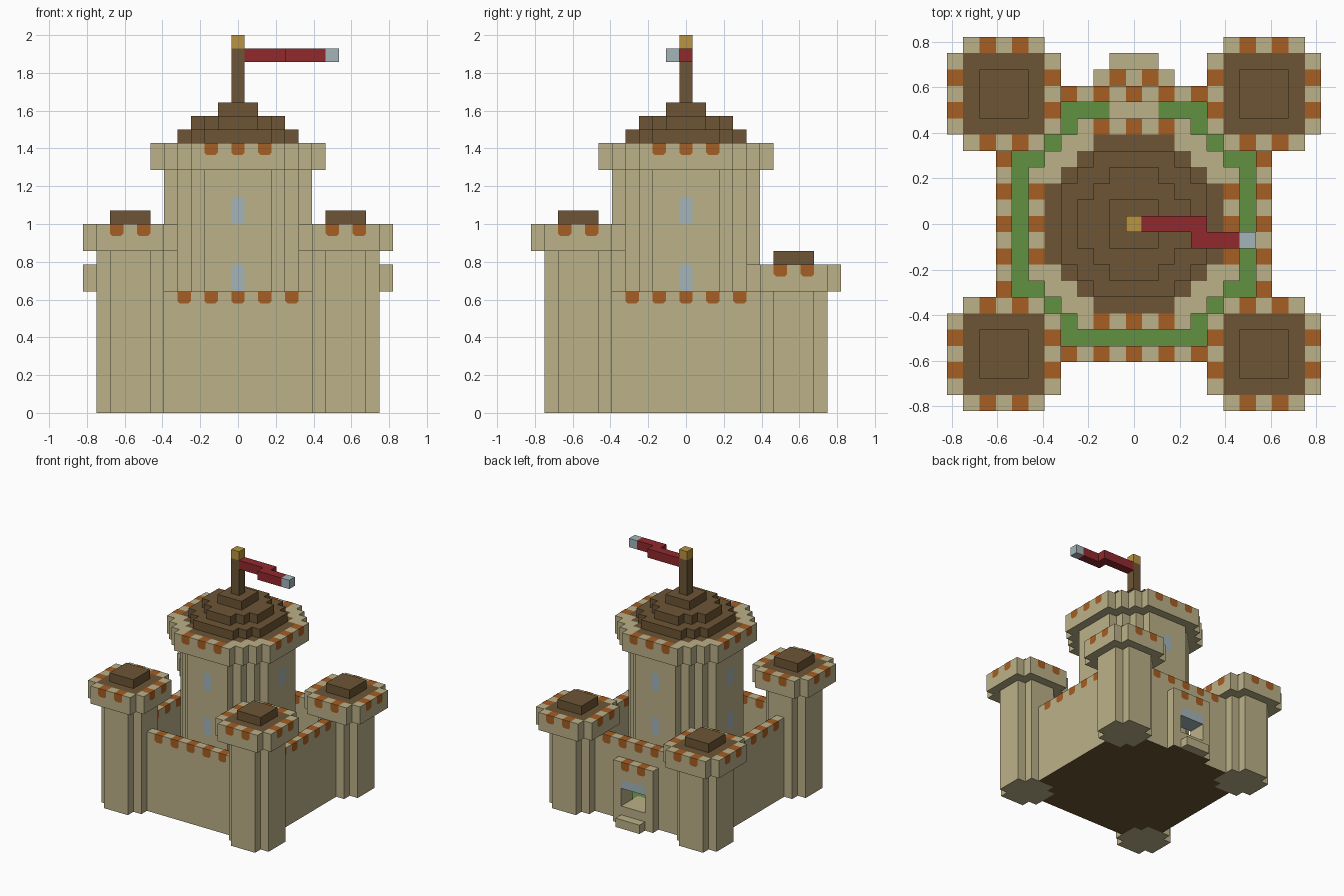
import bpy, bmesh
from mathutils import Vector

cube = bpy.data.objects.get("Cube")
if cube:
    bpy.data.objects.remove(cube, do_unlink=True)

U = 1 / 14          # size of one block
LIFT = 0.003        # offset of painted plates
SIDES = [(1, 0), (-1, 0), (0, 1), (0, -1)]


def material(name, rgb):
    lin = [((c / 255 + 0.055) / 1.055) ** 2.4 for c in rgb] + [1]
    m = bpy.data.materials.new(name)
    m.use_nodes = True
    m.diffuse_color = lin
    m.node_tree.nodes["Principled BSDF"].inputs["Base Color"].default_value = lin
    return m


STONE = material("sandstone", (187, 177, 135))
BROWN = material("brown_wood", (109, 85, 53))
ORANGE = material("orange_tile", (166, 94, 34))
GRASS = material("grass_green", (97, 145, 65))
RED = material("flag_red", (145, 41, 45))
GOLD = material("gold", (186, 148, 64))
GLASS = material("pale_blue_grey", (163, 181, 186))


def painted(bm, cell, side, z0, z1, cut_top):
    """Plate on one side of a block, with clipped corners."""
    n = Vector((side[0], side[1], 0))
    t = Vector((-side[1], side[0], 0))
    base = Vector((cell[0], cell[1], 0)) + n * 0.5
    h, c = 0.5, 0.2
    pts = [(-h + c, z0), (h - c, z0), (h, z0 + c)]
    if cut_top:
        pts += [(h, z1 - c), (h - c, z1), (-h + c, z1), (-h, z1 - c)]
    else:
        pts += [(h, z1), (-h, z1)]
    pts.append((-h, z0 + c))
    return bm.faces.new([bm.verts.new((base + t * a + Vector((0, 0, z))) * U + n * LIFT)
                         for a, z in pts])


def slab(name, cells, z0, z1, side=STONE, top=None, bottom=None, windows=()):
    """Extrude a set of grid cells; top(i, j) may recolour each cell's top."""
    cells = set(cells)
    bm = bmesh.new()
    slots = []

    def paint(face, mat):
        if mat not in slots:
            slots.append(mat)
        face.material_index = slots.index(mat)

    def quad(pts, mat):
        paint(bm.faces.new([bm.verts.new(Vector(p) * U) for p in pts]), mat)

    plates = []
    for i, j in sorted(cells):
        a, b, c, d = i - .5, i + .5, j - .5, j + .5
        tint = top(i, j) if top else side
        quad([(a, c, z1), (b, c, z1), (b, d, z1), (a, d, z1)], tint)
        quad([(a, d, z0), (b, d, z0), (b, c, z0), (a, c, z0)], bottom or side)
        for s in SIDES:
            if (i + s[0], j + s[1]) in cells:
                continue
            n, t = Vector((*s, 0)), Vector((-s[1], s[0], 0))
            m = Vector((i, j, 0)) + n / 2
            lo, hi = Vector((0, 0, z0)), Vector((0, 0, z1))
            quad([m - t / 2 + lo, m + t / 2 + lo, m + t / 2 + hi, m - t / 2 + hi], side)
            if tint is ORANGE:      # tile hanging over the edge
                plates.append(((i, j), s, z1 - .9, z1, False, ORANGE))
            if 0 in (i, j):
                plates += [((i, j), s, w, w + 2, True, GLASS) for w in windows]
    bmesh.ops.remove_doubles(bm, verts=bm.verts, dist=1e-4)
    bmesh.ops.dissolve_limit(bm, angle_limit=0.01, verts=bm.verts, edges=bm.edges,
                             delimit={'MATERIAL'})
    for *shape, mat in plates:
        paint(painted(bm, *shape), mat)
    mesh = bpy.data.meshes.new(name)
    bm.to_mesh(mesh)
    bm.free()
    for m in slots:
        mesh.materials.append(m)
    obj = bpy.data.objects.new(name, mesh)
    bpy.context.collection.objects.link(obj)
    return obj


def rect(x0, x1, y0, y1):
    return {(i, j) for i in range(x0, x1 + 1) for j in range(y0, y1 + 1)}


def disk(r2):
    return {(i, j) for i, j in rect(-7, 7, -7, 7) if i * i + j * j <= r2}


def clipped(cx, cy, r):
    """Square without its four corner cells."""
    return {(i, j) for i, j in rect(cx - r, cx + r, cy - r, cy + r)
            if abs(i - cx) + abs(j - cy) < 2 * r}


# Corner towers, the front pair taller
shafts = set()
for sx, side_name in ((1, "left"), (-1, "right")):
    for sy, end_name, h in ((-1, "front", 14), (1, "back", 11)):
        cx, cy = 8 * sx, 8 * sy
        label = f"{end_name}_{side_name}_tower"

        def cap_top(i, j):
            small, big = sorted((abs(i - cx), abs(j - cy)))
            return BROWN if big < 3 else ORANGE if small == 1 else STONE

        shaft = clipped(cx, cy, 2)
        shafts |= shaft
        slab(label + "_shaft", shaft, 0, h - 2)
        slab(label + "_cap", clipped(cx, cy, 3), h - 2, h, top=cap_top)
        slab(label + "_roof", rect(cx - 1, cx + 1, cy - 1, cy + 1), h, h + 1, BROWN)


# Curtain walls with tiled tops
def wall_top(i, j):
    return ORANGE if i % 2 == 0 and j % 2 == 0 else STONE


back = rect(-5, 5, 8, 8)
porch = rect(-2, 2, 9, 9)
slab("front_wall", rect(-5, 5, -8, -8), 0, 9, top=wall_top, bottom=BROWN)
slab("left_wall", rect(8, 8, -5, 5), 0, 9, top=wall_top, bottom=BROWN)
slab("right_wall", rect(-8, -8, -5, 5), 0, 9, top=wall_top, bottom=BROWN)

# Back wall with the gate
slab("gate_base", back | porch, 0, 2, bottom=BROWN)
slab("gate_jambs", {c for c in back | porch if abs(c[0]) > 1}, 2, 5)
slab("gate_lintel", rect(-1, 1, 8, 9), 4, 5, GLASS)
slab("back_wall_top", back, 5, 9, top=wall_top)
slab("gate_porch", porch, 5, 7, top=lambda i, j: ORANGE if abs(i) == 1 else STONE)
slab("gate_step", rect(-1, 1, 10, 10), 0, 1)

# Courtyard with a stone path at the gate
slab("courtyard", rect(-7, 7, -7, 7) - shafts, 0, 2, BROWN,
     top=lambda i, j: STONE if j == 7 and abs(i) < 2 else GRASS)


# Central keep
def keep_top(i, j):
    if (i, j) in disk(30):
        return BROWN
    return ORANGE if 6 in (abs(i), abs(j)) and (i + j) % 2 == 0 else STONE


slab("keep_shaft", disk(30), 2, 18, windows=(9, 14))
slab("keep_cap", disk(46), 18, 20, top=keep_top)
for k, r2 in enumerate((20, 10, 2)):
    slab(f"keep_roof_{k + 1}", disk(r2), 20 + k, 21 + k, BROWN)

# Flagpole and flag
slab("flagpole", disk(0), 23, 27, BROWN)
slab("flagpole_finial", disk(0), 27, 28, GOLD)
slab("flag", rect(1, 4, 0, 0) | rect(4, 6, -1, -1), 26, 27, RED)
slab("flag_tip", rect(7, 7, -1, -1), 26, 27, GLASS)
